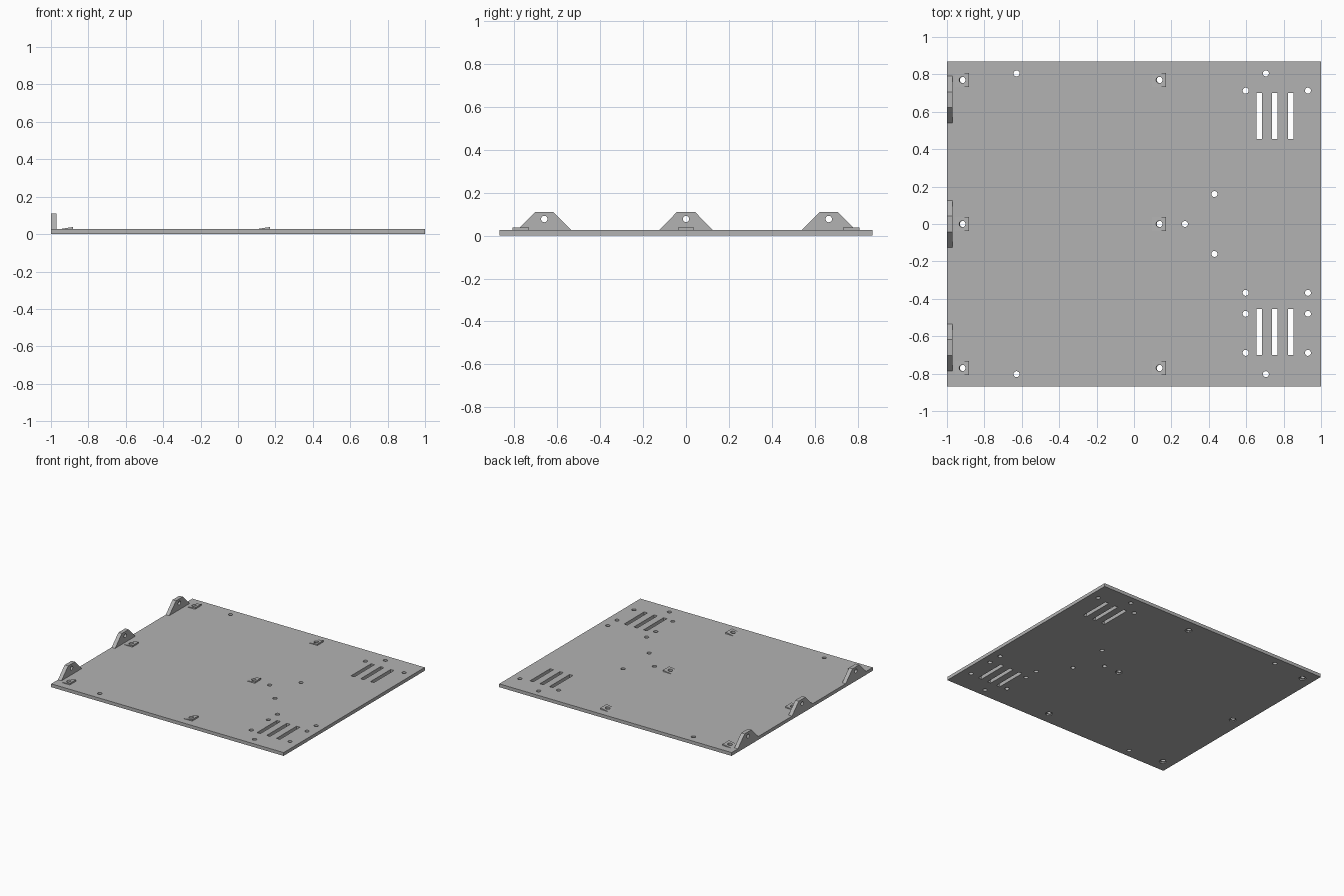
import bpy, bmesh, math
from mathutils import Matrix

old = bpy.data.objects.get("Cube")
if old:
    bpy.data.objects.remove(old, do_unlink=True)

grey = bpy.data.materials.new("plain grey")
grey.use_nodes = True
colour = (0.45, 0.45, 0.45, 1)
grey.diffuse_color = colour
grey.node_tree.nodes["Principled BSDF"].inputs["Base Color"].default_value = colour

THICK = 0.026
TILT = math.atan2(0.012, 0.077)


def make(name, bm):
    mesh = bpy.data.meshes.new(name)
    bmesh.ops.recalc_face_normals(bm, faces=bm.faces)
    bm.to_mesh(mesh)
    bm.free()
    mesh.materials.append(grey)
    obj = bpy.data.objects.new(name, mesh)
    bpy.context.collection.objects.link(obj)
    return obj


def box(bm, centre, size):
    bmesh.ops.create_cube(bm, size=1, matrix=Matrix.Translation(centre) @ Matrix.Diagonal((*size, 1)))


def cylinder(bm, centre, radius, depth, sides=24, angle=0, axis="Y"):
    bmesh.ops.create_cone(bm, cap_ends=True, segments=sides, radius1=radius, radius2=radius, depth=depth,
                          matrix=Matrix.Translation(centre) @ Matrix.Rotation(angle, 4, axis))


def prism(bm, points, offset):
    """Extrude a closed outline of 3D points along an offset."""
    face = bm.faces.new([bm.verts.new(p) for p in points])
    new = bmesh.ops.extrude_face_region(bm, geom=[face])["geom"]
    bmesh.ops.translate(bm, vec=offset, verts=[v for v in new if isinstance(v, bmesh.types.BMVert)])


def boolean(target, cutter, operation):
    """Apply a boolean and discard the helper."""
    mod = target.modifiers.new("boolean", "BOOLEAN")
    mod.operation, mod.solver, mod.object = operation, "EXACT", cutter
    cutter.hide_render = True
    bpy.context.view_layer.update()
    result = target.evaluated_get(bpy.context.evaluated_depsgraph_get())
    mesh = bpy.data.meshes.new_from_object(result)
    target.modifiers.clear()
    target.data = mesh
    bpy.data.objects.remove(cutter, do_unlink=True)


# Flat base plate
bm = bmesh.new()
box(bm, (0, 0, THICK / 2), (2, 1.735, THICK))
plate = make("base_plate", bm)

# Wedge pads rising toward +x, merged into the plate
pads = [(x, y) for x in (-0.92, 0.133) for y in (-0.77, 0, 0.77)]
bm = bmesh.new()
for x, y in pads:
    outline = [(x - 0.038, y - 0.038, THICK / 2), (x + 0.038, y - 0.038, THICK / 2),
               (x + 0.038, y - 0.038, 0.038), (x - 0.038, y - 0.038, THICK)]
    prism(bm, outline, (0, 0.076, 0))
boolean(plate, make("wedge_pads", bm), "UNION")

# Screw holes, vent slots and the tilted pad holes
bm = bmesh.new()
holes = [(x, y) for x in (-0.628, 0.705) for y in (-0.803, 0.805)]
holes += [(x, y) for x in (0.597, 0.93) for y in (0.713, -0.368, -0.48, -0.689)]
holes += [(0.43, 0.16), (0.43, -0.16), (0.272, 0)]
for x, y in holes:
    cylinder(bm, (x, y, THICK / 2), 0.016, 0.2)
for x in (0.669, 0.752, 0.837):
    for side in (-1, 1):
        box(bm, (x, side * 0.578, THICK / 2), (0.029, 0.247, 0.2))
for x, y in pads:
    cylinder(bm, (x + 0.005, y, THICK / 2), 0.017, 0.2, angle=-TILT)
boolean(plate, make("hole_cutter", bm), "DIFFERENCE")

# Hexagonal nut recesses under the pads
bm = bmesh.new()
for x, y in pads:
    cylinder(bm, (x + 0.007, y, 0), 0.027, 0.024, sides=6, angle=-TILT)
boolean(plate, make("recess_cutter", bm), "DIFFERENCE")

# Upright trapezoid hinge tabs with an eye hole, along the -x edge
for name, y in (("front", -0.66), ("middle", 0), ("back", 0.665)):
    bm = bmesh.new()
    outline = [(-1, y + dy, z) for dy, z in ((-0.125, THICK), (0.125, THICK), (0.042, 0.11), (-0.042, 0.11))]
    prism(bm, outline, (0.03, 0, 0))
    tab = make(name + "_hinge_tab", bm)
    bm = bmesh.new()
    cylinder(bm, (-0.985, y, 0.077), 0.015, 0.1, angle=math.pi / 2)
    boolean(tab, make("eye_cutter", bm), "DIFFERENCE")
